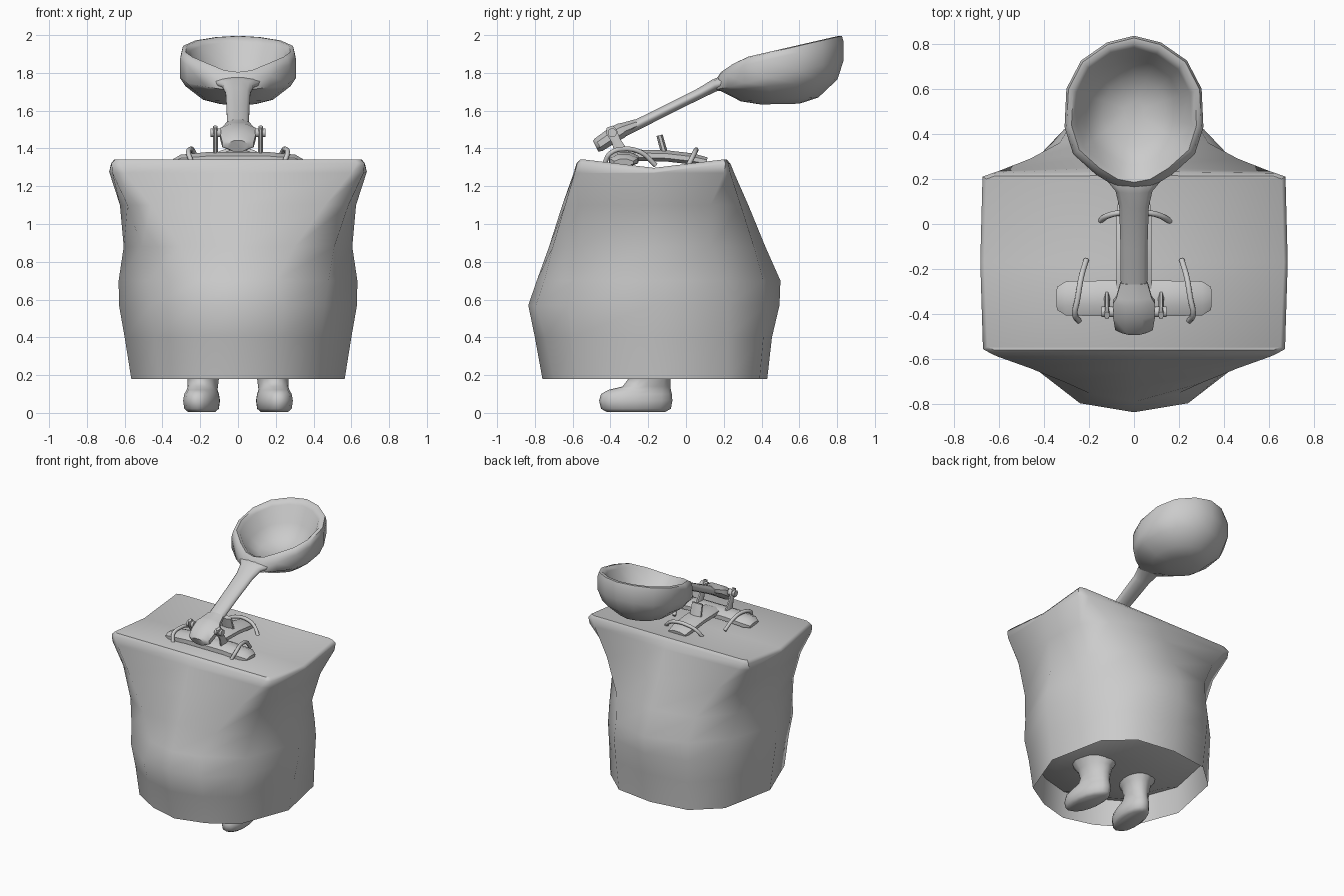
import bpy, bmesh, math
from mathutils import Vector

grey = bpy.data.materials.new("plain_grey")
grey.diffuse_color = (0.6, 0.6, 0.6, 1)


def finish(ob, angle=40):
    ob.data.materials.append(grey)
    bpy.ops.object.select_all(action='DESELECT')
    ob.select_set(True)
    bpy.context.view_layer.objects.active = ob
    bpy.ops.object.shade_smooth_by_angle(angle=math.radians(angle))
    return ob


def loft(name, rings, angle=40, split_top=False):
    """Skin closed rings of equal length and cap both ends."""
    bm = bmesh.new()
    vs = [[bm.verts.new(p) for p in r] for r in rings]
    n = len(vs[0])
    for a, b in zip(vs, vs[1:]):
        for i in range(n):
            j = (i + 1) % n
            bm.faces.new((a[i], a[j], b[j], b[i]))
    bm.faces.new(vs[0][::-1])
    top = vs[-1]
    if split_top:                       # fold the cap along its side points
        k, m = split_top
        bm.faces.new(top[k:m + 1])
        bm.faces.new(top[m:] + top[:k + 1])
    else:
        bm.faces.new(top)
    bmesh.ops.recalc_face_normals(bm, faces=bm.faces)
    me = bpy.data.meshes.new(name)
    bm.to_mesh(me)
    bm.free()
    ob = bpy.data.objects.new(name, me)
    bpy.context.collection.objects.link(ob)
    return finish(ob, angle)


def beam(name, sections, side, n=12, angle=45):
    """Elliptical sections (centre, side radius, other radius) along a path."""
    side = Vector(side)
    rings = []
    for i, (c, ra, rb) in enumerate(sections):
        d = Vector(sections[min(i + 1, len(sections) - 1)][0]) - Vector(sections[max(i - 1, 0)][0])
        up = side.cross(d).normalized()
        rings.append([Vector(c) + side * ra * math.cos(t) + up * rb * math.sin(t)
                      for t in (2 * math.pi * (k + 0.5) / n for k in range(n))])
    return loft(name, rings, angle)


def tube(name, pts, r):
    cu = bpy.data.curves.new(name, 'CURVE')
    cu.dimensions = '3D'
    cu.bevel_depth, cu.bevel_resolution, cu.use_fill_caps = r, 2, True
    cu.resolution_u = 5
    sp = cu.splines.new('BEZIER')
    sp.bezier_points.add(len(pts) - 1)
    for b, p in zip(sp.bezier_points, pts):
        b.co = p
        b.handle_left_type = b.handle_right_type = 'AUTO'
    ob = bpy.data.objects.new(name, cu)
    bpy.context.collection.objects.link(ob)
    bpy.ops.object.select_all(action='DESELECT')
    ob.select_set(True)
    bpy.context.view_layer.objects.active = ob
    bpy.ops.object.convert(target='MESH')
    return finish(bpy.context.object, 50)


# Sack: half outlines from front middle round to back middle, then mirrored.
# The front and back are triangles narrowing downward from the top corners.
def sack_ring(z, half):
    pts = [(0, half[0])] + list(half[1:-1]) + [(0, half[-1])]
    return [(x, y, z) for x, y in pts + [(-x, y) for x, y in pts[-2:0:-1]]]


def shrink(ring, s, z):
    return [(x * s, -0.17 + (y + 0.17) * s, z) for x, y, _ in ring]


hem = sack_ring(0.18, (-0.76, (0.22, -0.70), (0.42, -0.58), (0.565, -0.20), (0.48, 0.22), (0.29, 0.39), 0.43))
body = [
    hem,
    sack_ring(0.40, (-0.80, (0.23, -0.745), (0.44, -0.60), (0.60, -0.19), (0.49, 0.22), (0.30, 0.41), 0.455)),
    sack_ring(0.57, (-0.835, (0.24, -0.795), (0.46, -0.625), (0.63, -0.18), (0.50, 0.22), (0.31, 0.42), 0.495)),
    sack_ring(0.70, (-0.79, (0.20, -0.75), (0.48, -0.59), (0.632, -0.17), (0.51, 0.19), (0.30, 0.41), 0.50)),
    sack_ring(0.88, (-0.725, (0.30, -0.705), (0.51, -0.56), (0.605, -0.17), (0.53, 0.13), (0.33, 0.36), 0.42)),
    sack_ring(1.10, (-0.655, (0.46, -0.64), (0.585, -0.54), (0.625, -0.17), (0.60, 0.13), (0.46, 0.29), 0.33)),
    sack_ring(1.27, (-0.595, (0.60, -0.59), (0.665, -0.555), (0.680, -0.17), (0.67, 0.20), (0.60, 0.235), 0.255)),
    sack_ring(1.32, (-0.58, (0.63, -0.577), (0.67, -0.555), (0.682, -0.17), (0.672, 0.21), (0.63, 0.225), 0.235)),
    sack_ring(1.342, (-0.56, (0.62, -0.56), (0.65, -0.545), (0.665, -0.17), (0.655, 0.20), (0.62, 0.212), 0.215)),
]
for r in body[-2:]:                      # sagging middle of the top
    for i in (3, 9):
        r[i] = (r[i][0], r[i][1], r[i][2] - 0.045)
inside = [shrink(hem, 0.4, 0.27), shrink(hem, 0.75, 0.32), shrink(hem, 0.98, 0.38)]
loft("sack", inside + body, 55, split_top=(3, 9))


# Legs with feet: stacked ellipses (z, half width, front y, back y)
def leg(name, s):
    rings = []
    for z, rx, y0, y1 in ((0.005, 0.07, -0.42, -0.11), (0.022, 0.09, -0.45, -0.08),
                          (0.065, 0.096, -0.46, -0.072), (0.10, 0.09, -0.45, -0.075),
                          (0.122, 0.08, -0.41, -0.08), (0.14, 0.08, -0.335, -0.083),
                          (0.18, 0.083, -0.305, -0.083), (0.24, 0.095, -0.32, -0.07),
                          (0.33, 0.15, -0.38, 0.0)):
        ring = []
        for k in range(16):
            t = 2 * math.pi * k / 16
            y = (y0 + y1) / 2 + (y1 - y0) / 2 * math.sin(t)
            ring.append((s * (0.185 + rx * math.cos(t) - 0.12 * (y + 0.2)), y, z))
        rings.append(ring)
    loft(name, rings, 60)


leg("left_leg", -1)
leg("right_leg", 1)

# Spoon bowl: one outline scaled about its middle at several depths
half = [(0.0, 0.835), (0.12, 0.805), (0.235, 0.725), (0.30, 0.60), (0.308, 0.43),
        (0.27, 0.31), (0.17, 0.22), (0.08, 0.165)]
outline = half + [(0, 0.15)] + [(-x, y) for x, y in half[:0:-1]]


def bowl_ring(s, z, tilt, drop=0.0):
    return [(x * s, 0.5 + (y - 0.5) * s,
             z + tilt * (y - 0.5) * s - drop * max(0, 0.27 - y)) for x, y in outline]


loft("spoon_bowl", [
    bowl_ring(0.3, 1.635, 0.02), bowl_ring(0.6, 1.66, 0.05), bowl_ring(0.9, 1.735, 0.1),
    bowl_ring(1.0, 1.79, 0.23), bowl_ring(1.0, 1.885, 0.232, 0.7),
    bowl_ring(0.97, 1.92, 0.235, 0.6), bowl_ring(0.90, 1.925, 0.23, 0.4),
    bowl_ring(0.83, 1.90, 0.23, 0.3), bowl_ring(0.68, 1.80, 0.2), bowl_ring(0.45, 1.735, 0.12),
    bowl_ring(0.15, 1.71, 0.05)], 60)

# Spoon handle and its thick end
beam("spoon_handle", [((0, -0.36, 1.475), 0.06, 0.03), ((0, -0.10, 1.605), 0.062, 0.028),
                      ((0, 0.08, 1.695), 0.068, 0.029), ((0, 0.15, 1.733), 0.085, 0.034),
                      ((0, 0.20, 1.748), 0.13, 0.04), ((0, 0.23, 1.752), 0.14, 0.03)], (1, 0, 0), angle=60)
beam("handle_end", [((0, -0.478, 1.412), 0.06, 0.035), ((0, -0.462, 1.42), 0.09, 0.042),
                    ((0, -0.40, 1.462), 0.102, 0.045), ((0, -0.345, 1.494), 0.10, 0.045),
                    ((0, -0.325, 1.505), 0.085, 0.036), ((0, -0.26, 1.53), 0.065, 0.028)], (1, 0, 0), 8)

# Base: cross beam, long beam and the peg under the handle
beam("cross_beam", [((-0.34, -0.33, 1.325), 0.055, 0.02), ((-0.30, -0.33, 1.335), 0.082, 0.035),
                    ((-0.15, -0.33, 1.345), 0.085, 0.04), ((0.15, -0.33, 1.345), 0.085, 0.04),
                    ((0.30, -0.33, 1.335), 0.082, 0.035), ((0.34, -0.33, 1.325), 0.055, 0.02)], (0, 1, 0), 8)
beam("long_beam", [((0, -0.38, 1.33), 0.07, 0.03), ((0, -0.28, 1.365), 0.085, 0.032),
                   ((0, -0.10, 1.36), 0.085, 0.032), ((0, 0.03, 1.345), 0.085, 0.032),
                   ((0, 0.11, 1.33), 0.075, 0.025)], (1, 0, 0), 8)
beam("rest_peg", [((0, -0.11, 1.36), 0.05, 0.02), ((0, -0.14, 1.47), 0.045, 0.018)], (1, 0, 0), 8)

# Hinge: a bracket and pin on each side, plus straps holding the base
for s, word in ((-1, "left"), (1, "right")):
    beam(word + "_hinge_pin", [((s * 0.09, -0.39, 1.483), 0.024, 0.024),
                               ((s * 0.145, -0.39, 1.483), 0.024, 0.024)], (0, 1, 0))
    beam(word + "_bracket", [((s * 0.12, -0.33, 1.35), 0.014, 0.045), ((s * 0.12, -0.37, 1.44), 0.014, 0.026),
                             ((s * 0.12, -0.395, 1.49), 0.014, 0.032), ((s * 0.12, -0.405, 1.515), 0.012, 0.018)],
         (1, 0, 0), 8)
    tube(word + "_strap", [(s * 0.245, -0.43, 1.325), (s * 0.262, -0.40, 1.375), (s * 0.25, -0.33, 1.397),
                           (s * 0.235, -0.24, 1.38), (s * 0.212, -0.16, 1.31)], 0.013)
tube("back_strap", [(-0.15, 0.015, 1.31), (-0.12, 0.035, 1.355), (-0.06, 0.05, 1.385),
                    (0.06, 0.05, 1.385), (0.12, 0.035, 1.355), (0.16, 0.012, 1.31)], 0.013)
